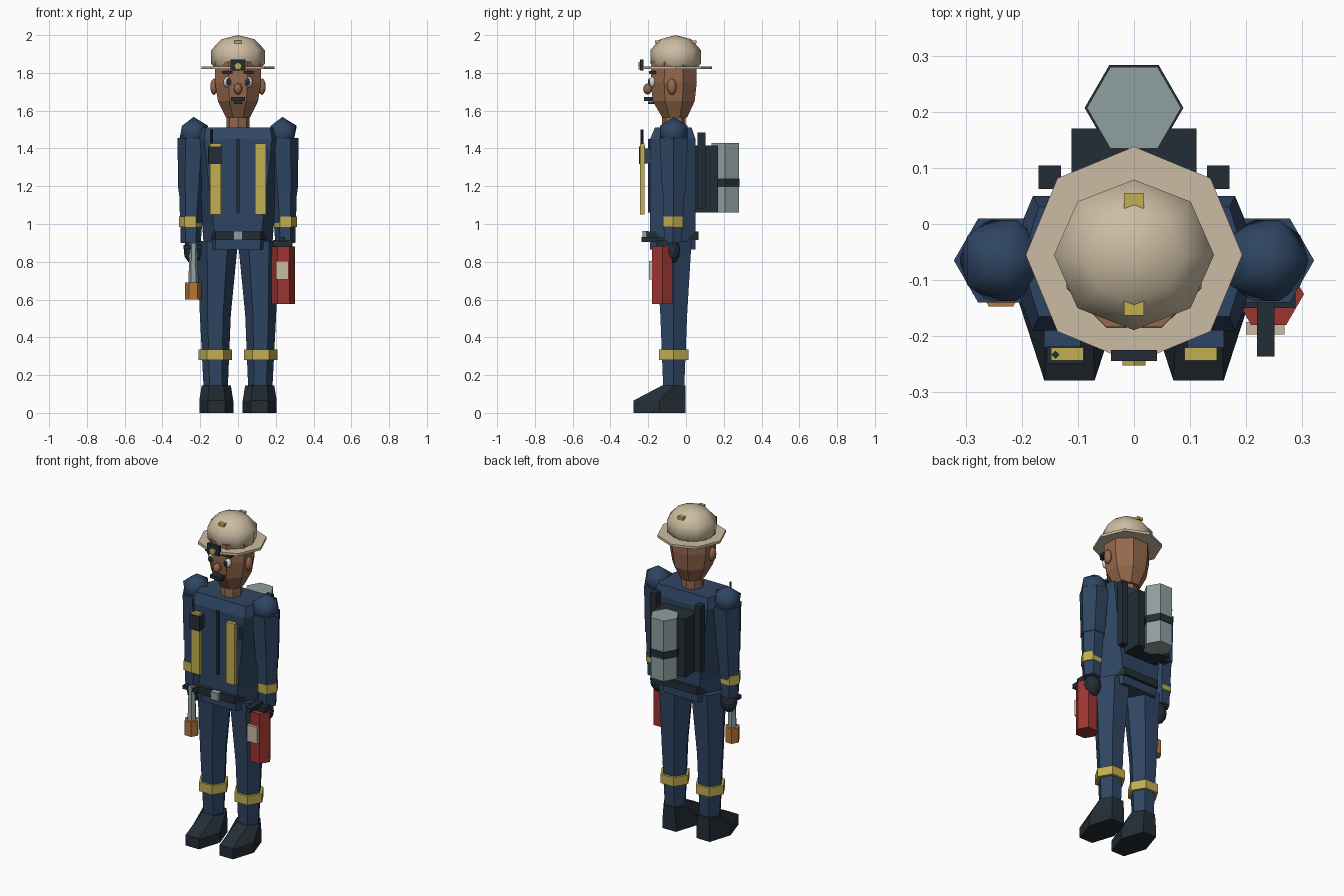
import bpy, bmesh, math
from mathutils import Matrix

if "Cube" in bpy.data.objects:
    bpy.data.objects.remove(bpy.data.objects["Cube"], do_unlink=True)

BODY_Y = -0.065


def material(name, rgb):
    m = bpy.data.materials.new(name)
    m.use_nodes = True
    col = (*rgb, 1)
    m.diffuse_color = col
    bsdf = m.node_tree.nodes["Principled BSDF"]
    bsdf.inputs["Base Color"].default_value = col
    bsdf.inputs["Roughness"].default_value = 0.8
    return m


NAVY = material("navy cloth", (0.028, 0.06, 0.125))
DARK = material("dark rubber", (0.017, 0.027, 0.037))
YELLOW = material("reflective yellow", (0.54, 0.43, 0.08))
CREAM = material("cream", (0.6, 0.5, 0.36))
GREY = material("grey metal", (0.28, 0.35, 0.35))
RED = material("red paint", (0.33, 0.035, 0.03))
SKIN = material("brown skin", (0.3, 0.14, 0.075))
ORANGE = material("orange brass", (0.46, 0.18, 0.04))
WHITE = material("eye white", (0.72, 0.7, 0.62))


def finish(name, bm, mat, smooth=False):
    bmesh.ops.recalc_face_normals(bm, faces=bm.faces)
    me = bpy.data.meshes.new(name)
    bm.to_mesh(me)
    bm.free()
    me.materials.append(mat)
    for p in me.polygons:
        p.use_smooth = smooth
    ob = bpy.data.objects.new(name, me)
    bpy.context.collection.objects.link(ob)
    return ob


def box(name, x, y, z, mat):
    """Box from (min, max) pairs."""
    bm = bmesh.new()
    size = [abs(b - a) for a, b in (x, y, z)]
    mid = [(a + b) / 2 for a, b in (x, y, z)]
    bmesh.ops.create_cube(bm, size=1, matrix=Matrix.Translation(mid) @ Matrix.Diagonal((*size, 1)))
    return finish(name, bm, mat)


def loft(name, rings, mat):
    """Skin a stack of rings and cap both ends."""
    bm = bmesh.new()
    rows = [[bm.verts.new(p) for p in r] for r in rings]
    n = len(rows[0])
    for a, b in zip(rows, rows[1:]):
        for i in range(n):
            j = (i + 1) % n
            bm.faces.new((a[i], a[j], b[j], b[i]))
    bm.faces.new(rows[0])
    bm.faces.new(rows[-1])
    return finish(name, bm, mat)


def ring(x, y, z, rx, ry=None, n=6, turn=0):
    ry = rx if ry is None else ry
    angles = [2 * math.pi * i / n + turn for i in range(n)]
    return [(x + rx * math.cos(a), y + ry * math.sin(a), z) for a in angles]


def prism(name, x, y, z0, z1, r, mat, n=6):
    return loft(name, [ring(x, y, z, r, n=n) for z in (z0, z1)], mat)


def wide_hex(z, flat, side, front, back):
    mid = (front + back) / 2
    return [(side, mid, z), (flat, back, z), (-flat, back, z),
            (-side, mid, z), (-flat, front, z), (flat, front, z)]


def ico(name, loc, scale, mat, sub=1, smooth=True):
    bm = bmesh.new()
    bmesh.ops.create_icosphere(bm, subdivisions=sub, radius=1,
                               matrix=Matrix.Translation(loc) @ Matrix.Diagonal((*scale, 1)))
    return finish(name, bm, mat, smooth)


# Jacket and belt
loft("jacket", [wide_hex(0.865, 0.115, 0.18, -0.19, 0.05),
                wide_hex(1.0, 0.13, 0.19, -0.19, 0.05),
                wide_hex(1.45, 0.18, 0.23, -0.19, 0.05),
                wide_hex(1.51, 0.17, 0.2, -0.165, 0.03)], NAVY)
loft("belt", [wide_hex(z, 0.12, 0.175, -0.21, 0.066) for z in (0.915, 0.96)], DARK)
box("belt_buckle", (-0.025, 0.025), (-0.23, -0.2), (0.915, 0.962), GREY)
box("jacket_zip", (-0.008, 0.008), (-0.2, -0.185), (1.06, 1.45), DARK)

# Limbs, boots and chest trim, once per side
for s, side in ((1, "left_"), (-1, "right_")):
    bx = s * 0.115
    loft(side + "boot", [ring(bx, -0.14, 0, 0.09, 0.16),
                         ring(bx, -0.14, 0.065, 0.09, 0.16),
                         ring(bx, -0.064, 0.145, 0.077, 0.072)], DARK)
    loft(side + "trouser_leg", [ring(s * 0.118, BODY_Y, 0.13, 0.064),
                                ring(s * 0.12, BODY_Y, 0.52, 0.082),
                                ring(s * 0.109, BODY_Y, 0.91, 0.109)], NAVY)
    prism(side + "leg_band", s * 0.12, BODY_Y, 0.28, 0.335, 0.089, YELLOW)
    loft(side + "upper_arm", [ring(s * 0.245, BODY_Y, 1.17, 0.071),
                              ring(s * 0.235, BODY_Y, 1.455, 0.086)], NAVY)
    loft(side + "forearm", [ring(s * 0.25, BODY_Y - 0.005, 0.9, 0.053),
                            ring(s * 0.245, BODY_Y, 1.18, 0.067)], NAVY)
    prism(side + "cuff_band", s * 0.252, BODY_Y - 0.005, 0.985, 1.04, 0.061, YELLOW)
    ico(side + "shoulder", (s * 0.235, BODY_Y, 1.482), (0.085,) * 3, NAVY)
    ico(side + "glove", (s * 0.237, -0.075, 0.86), (0.052, 0.045, 0.07), DARK, 2, False)
    box(side + "chest_stripe", (s * 0.09, s * 0.148), (-0.243, -0.22), (1.05, 1.425), YELLOW)
    box(side + "chest_pocket", (s * 0.095, s * 0.16), (-0.22, -0.18), (1.32, 1.4), NAVY)
    box(side + "pack_strap", (s * 0.13, s * 0.17), (0.062, 0.104), (1.08, 1.485), DARK)

# Radio on the right stripe
box("radio", (-0.155, -0.088), (-0.249, -0.218), (1.318, 1.41), DARK)
prism("radio_antenna", -0.14, -0.233, 1.4, 1.5, 0.007, DARK, 4)

# Breathing set
box("pack_frame", (-0.111, 0.111), (0.04, 0.17), (1.06, 1.415), DARK)
prism("air_tank", 0, 0.207, 1.06, 1.43, 0.084, GREY)
prism("tank_band", 0, 0.207, 1.195, 1.24, 0.088, DARK)

# Head
prism("neck", 0, BODY_Y, 1.48, 1.6, 0.062, SKIN, 8)
T = math.pi / 8
loft("head", [ring(0, -0.06, 1.565, 0.07, 0.072, 8, T),
              ring(0, BODY_Y, 1.65, 0.115, 0.12, 8, T),
              ring(0, BODY_Y, 1.75, 0.133, 0.132, 8, T),
              ring(0, BODY_Y, 1.86, 0.13, 0.128, 8, T)], SKIN)
ico("nose", (0, -0.203, 1.715), (0.022, 0.024, 0.03), SKIN, 2)
box("moustache", (-0.036, 0.036), (-0.222, -0.17), (1.652, 1.672), DARK)
box("mouth", (-0.022, 0.022), (-0.2, -0.16), (1.636, 1.648), DARK)
for s, side in ((1, "left_"), (-1, "right_")):
    ico(side + "ear", (s * 0.127, -0.075, 1.727), (0.02, 0.026, 0.044), SKIN, 2)
    ico(side + "eye", (s * 0.055, -0.178, 1.752), (0.023, 0.018, 0.029), WHITE, 2)
    ico(side + "pupil", (s * 0.051, -0.193, 1.752), (0.012, 0.008, 0.02), DARK, 2)
    box(side + "eyebrow", (s * 0.03, s * 0.085), (-0.197, -0.16), (1.795, 1.81), DARK)

# Helmet
HAT_Y = -0.055
prism("helmet_brim", 0, HAT_Y, 1.82, 1.835, 0.193, CREAM, 8)
bm = bmesh.new()
bmesh.ops.create_uvsphere(bm, u_segments=8, v_segments=5, radius=1,
                          matrix=Matrix.Translation((0, HAT_Y, 1.885)) @ Matrix.Diagonal((0.15, 0.141, 0.115, 1)))
finish("helmet_crown", bm, CREAM, True)
box("helmet_front_tab", (-0.018, 0.018), (-0.163, -0.132), (1.955, 1.971), YELLOW)
box("helmet_rear_tab", (-0.018, 0.018), (0.028, 0.055), (1.955, 1.971), YELLOW)
box("helmet_plate", (-0.041, 0.041), (-0.244, -0.225), (1.812, 1.872), DARK)
bm = bmesh.new()
bmesh.ops.create_cone(bm, cap_ends=True, segments=5, radius1=0.022, radius2=0.022, depth=0.01,
                      matrix=Matrix.Translation((0, -0.247, 1.835)) @ Matrix.Rotation(math.pi / 2, 4, "X"))
finish("helmet_badge", bm, YELLOW)

# Extinguisher in the left hand
prism("extinguisher_body", 0.24, -0.125, 0.577, 0.882, 0.063, RED)
box("extinguisher_label", (0.2, 0.268), (-0.197, -0.175), (0.705, 0.805), CREAM)
box("extinguisher_valve", (0.185, 0.288), (-0.15, -0.09), (0.88, 0.915), DARK)
box("extinguisher_nozzle", (0.219, 0.25), (-0.236, -0.09), (0.905, 0.932), DARK)

# Hose nozzle in the right hand
loft("hose_barrel", [ring(-0.236, -0.11, 0.68, 0.027), ring(-0.236, -0.11, 0.9, 0.02)], GREY)
prism("hose_tip", -0.237, -0.11, 0.6, 0.69, 0.043, ORANGE)
box("hose_handle", (-0.288, -0.19), (-0.125, -0.095), (0.868, 0.89), DARK)
